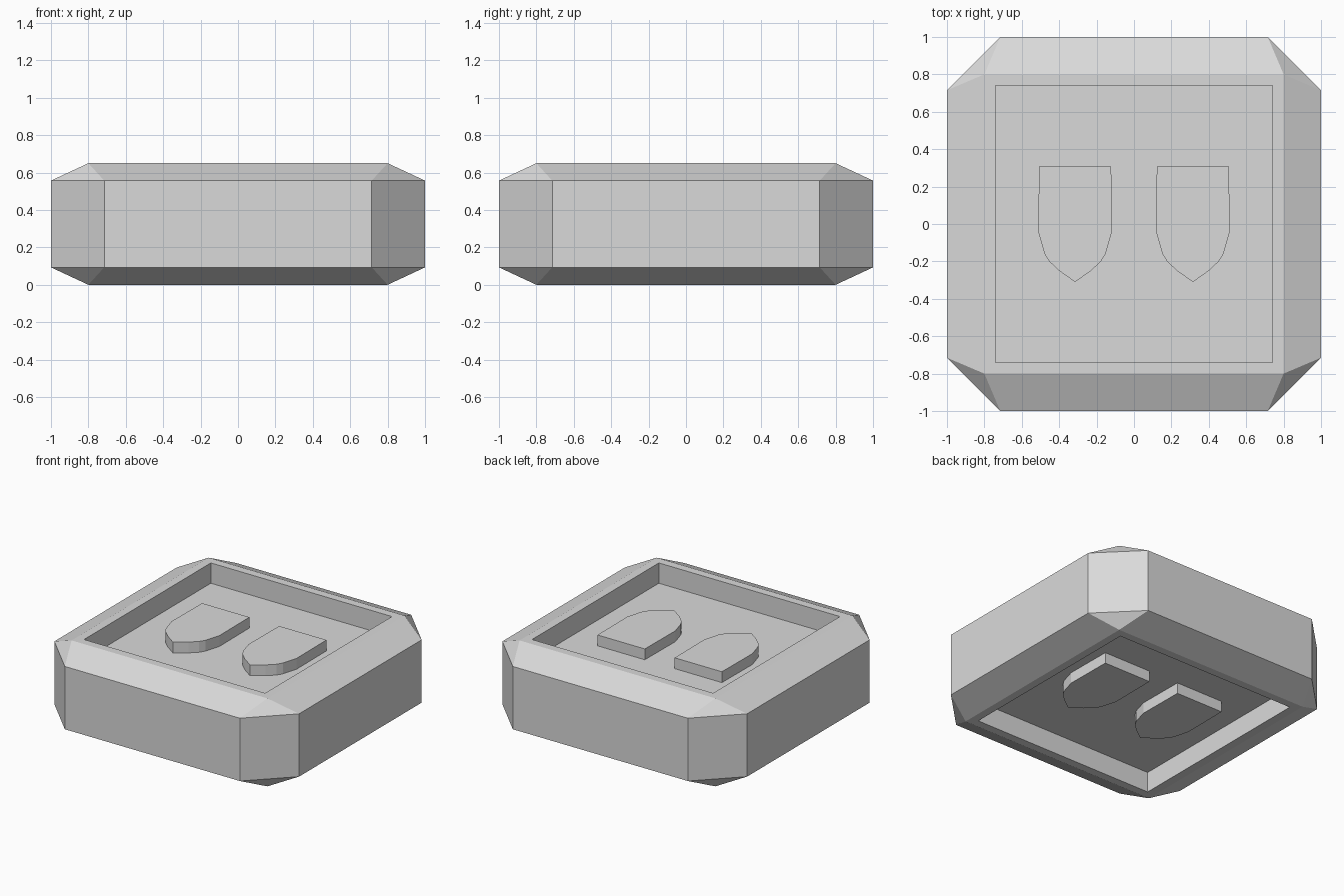
import bpy, bmesh

cube = bpy.data.objects.get("Cube")
if cube:
    bpy.data.objects.remove(cube, do_unlink=True)

HEIGHT = 0.65
RECESS = 0.15

grey = bpy.data.materials.new("light_grey")
grey.use_nodes = True
COLOUR = (0.7, 0.7, 0.7, 1)
grey.diffuse_color = COLOUR
grey.node_tree.nodes["Principled BSDF"].inputs["Base Color"].default_value = COLOUR


def finish(bm, name):
    bmesh.ops.recalc_face_normals(bm, faces=bm.faces)
    mesh = bpy.data.meshes.new(name)
    bm.to_mesh(mesh)
    bm.free()
    mesh.materials.append(grey)
    obj = bpy.data.objects.new(name, mesh)
    bpy.context.collection.objects.link(obj)
    return obj


# Body: square top and bottom, clipped-corner middle
bm = bmesh.new()
for sx in (-1, 1):
    for sy in (-1, 1):
        for z, inner in ((0, 0.093), (HEIGHT, HEIGHT - 0.093)):
            bm.verts.new((0.8 * sx, 0.8 * sy, z))
            bm.verts.new((sx, 0.715 * sy, inner))
            bm.verts.new((0.715 * sx, sy, inner))
bmesh.ops.convex_hull(bm, input=bm.verts[:])
bmesh.ops.dissolve_limit(bm, angle_limit=0.01, verts=bm.verts[:], edges=bm.edges[:])
bmesh.ops.recalc_face_normals(bm, faces=bm.faces)

# Square recess sunk into the top and bottom
caps = [f for f in bm.faces if abs(f.normal.z) > 0.99]
bmesh.ops.inset_individual(bm, faces=caps, thickness=0.06, use_even_offset=True)
for cap in caps:
    step = -RECESS if cap.normal.z > 0 else RECESS
    floor = bmesh.ops.extrude_discrete_faces(bm, faces=[cap])["faces"]
    bmesh.ops.translate(bm, verts=floor[0].verts[:], vec=(0, 0, step))
finish(bm, "body")

# Shield outline, right half from the flat end to the tip
half = [(0.193, 0.307), (0.196, -0.045), (0.163, -0.16), (0.138, -0.2),
        (0.085, -0.25)]
outline = half + [(0, -0.31)] + [(-x, y) for x, y in reversed(half)]


def shield(name, x0, z0, z1):
    bm = bmesh.new()
    face = bm.faces.new([bm.verts.new((x0 + x, y, z0)) for x, y in outline])
    top = bmesh.ops.extrude_face_region(bm, geom=[face])["geom"]
    bmesh.ops.translate(bm, verts=[g for g in top if isinstance(g, bmesh.types.BMVert)],
                        vec=(0, 0, z1 - z0))
    finish(bm, name)


# A pair of raised shields in each recess
for side, x in (("left", 0.315), ("right", -0.315)):
    shield("top_shield_" + side, x, HEIGHT - RECESS - 0.01, HEIGHT - RECESS + 0.08)
    shield("bottom_shield_" + side, x, RECESS + 0.01, RECESS - 0.08)
